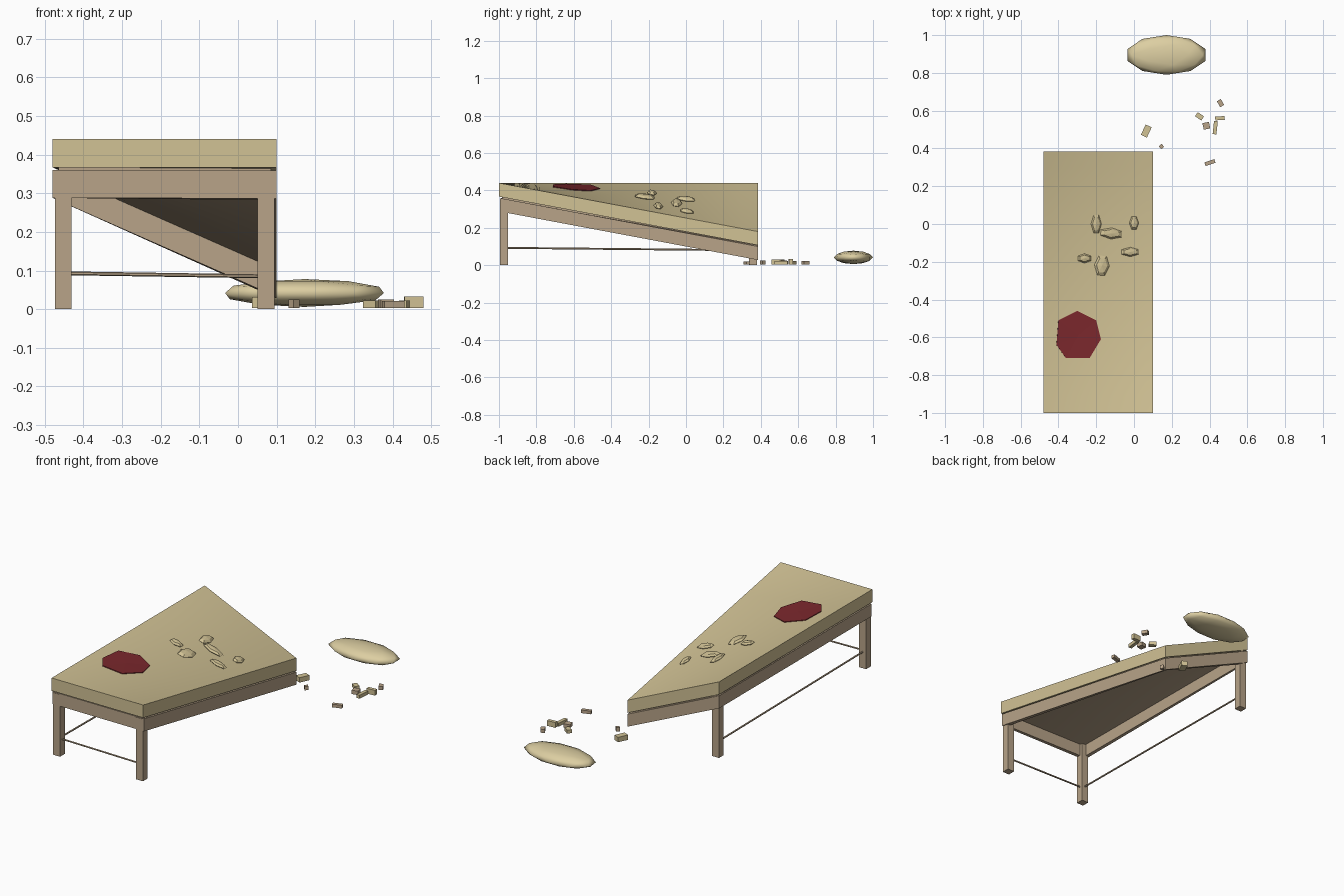
import bpy, bmesh, math
from mathutils import Matrix, Vector

cube = bpy.data.objects.get("Cube")
if cube:
    bpy.data.objects.remove(cube, do_unlink=True)


def material(name, rgb):
    m = bpy.data.materials.new(name)
    m.use_nodes = True
    m.diffuse_color = (*rgb, 1)
    m.node_tree.nodes["Principled BSDF"].inputs["Base Color"].default_value = (*rgb, 1)
    return m


TAN = material("mattress tan", (0.64, 0.54, 0.30))
CREAM = material("pillow cream", (0.72, 0.62, 0.36))
WOOD = material("worn wood", (0.48, 0.37, 0.25))
RED = material("stain red", (0.20, 0.021, 0.026))

X0, X1, Y0, Y1 = -0.48, 0.10, -1.0, 0.385   # bed footprint
DROP = 0.26                                 # sink of the broken corner


def sink(x, y):
    return DROP * (x - X0) / (X1 - X0) * (y - Y0) / (Y1 - Y0)


def finish(name, bm, mat, smooth=False):
    mesh = bpy.data.meshes.new(name)
    bmesh.ops.recalc_face_normals(bm, faces=bm.faces)
    bm.to_mesh(mesh)
    bm.free()
    mesh.materials.append(mat)
    obj = bpy.data.objects.new(name, mesh)
    bpy.context.collection.objects.link(obj)
    if smooth:
        bpy.ops.object.select_all(action='DESELECT')
        obj.select_set(True)
        bpy.context.view_layer.objects.active = obj
        bpy.ops.object.shade_smooth_by_angle(angle=math.radians(40))
    return obj


def box(name, xs, ys, zs, mat, sunk=False, cuts=0):
    """Box between limits; a sunk box follows the twist of the broken bed."""
    bm = bmesh.new()
    bmesh.ops.create_cube(bm, size=1)
    if cuts:
        bmesh.ops.subdivide_edges(bm, edges=bm.edges, cuts=cuts, use_grid_fill=True)
    for v in bm.verts:
        for i, (a, b) in enumerate((xs, ys, zs)):
            v.co[i] = a + (b - a) * (v.co[i] + 0.5)
        if sunk:
            v.co.z -= sink(v.co.x, v.co.y)
    return finish(name, bm, mat, smooth=cuts > 0)


def bar(name, a, b, radius):
    a, b = Vector(a), Vector(b)
    bm = bmesh.new()
    turn = (b - a).to_track_quat('Z', 'Y').to_matrix().to_4x4()
    bmesh.ops.create_cone(bm, cap_ends=True, segments=6, radius1=radius, radius2=radius,
                          depth=(b - a).length, matrix=Matrix.Translation((a + b) / 2) @ turn)
    finish(name, bm, WOOD)


# Twisted mattress and the board beneath it
box("mattress", (X0, X1), (Y0, Y1), (0.367, 0.44), TAN, True, 14)
box("base_board", (X0 + .015, X1 - .015), (Y0 + .015, Y1 - .015), (0.358, 0.368), WOOD, True, 14)

# Frame rails
T = 0.022
rails = {
    "front_rail": ((X0, X1), (Y0 + .008, Y0 + .008 + T)),
    "back_rail": ((X0, X1), (Y1 - T, Y1)),
    "right_rail": ((X0, X0 + T), (Y0 + .008, Y1)),
    "left_rail": ((X1 - T, X1), (Y0 + .008, Y1)),
}
for name, (xs, ys) in rails.items():
    box(name, xs, ys, (0.288, 0.36), WOOD, True)

# Three remaining legs
L = 0.043
for name, x, y in (("front_right_leg", X0 + .006, Y0 + .006),
                   ("front_left_leg", X1 - .006 - L, Y0 + .006),
                   ("back_right_leg", X0 + .006, Y1 - .006 - L)):
    box(name, (x, x + L), (y, y + L), (0, 0.355), WOOD)

# Thin stretchers between the legs
bar("front_stretcher", (-.45, -.972, .093), (.07, -.972, .085), .005)
bar("side_stretcher", (-.452, -.972, .093), (-.452, .355, .08), .005)

# Stain lying on the mattress
outline = ((-.30, -.46), (-.20, -.51), (-.175, -.61), (-.235, -.71),
           (-.36, -.71), (-.41, -.64), (-.40, -.51))
bm = bmesh.new()
ring = [bm.verts.new((x, y, 0.444 - sink(x, y))) for x, y in outline]
hub = bm.verts.new((-.295, -.59, 0.444 - sink(-.295, -.59)))
for i, v in enumerate(ring):
    bm.faces.new((hub, ring[i - 1], v))
stain = finish("stain", bm, RED)
thick = stain.modifiers.new("thickness", 'SOLIDIFY')
thick.thickness = 0.006
thick.offset = -1

# Stuffing tufts half buried in the mattress: x, y, length, width, turn
tufts = ((-.20, 0, .11, .055, 90), (0, .005, .08, .05, 90), (-.12, -.05, .13, .06, -5),
         (-.02, -.148, .105, .05, 0), (-.262, -.182, .08, .05, 0), (-.17, -.22, .12, .08, 85))
for x, y, length, width, turn in tufts:
    bm = bmesh.new()
    bmesh.ops.create_uvsphere(bm, u_segments=6, v_segments=4, radius=0.5)
    bmesh.ops.scale(bm, vec=(length, width, 0.03), verts=bm.verts)
    bmesh.ops.rotate(bm, matrix=Matrix.Rotation(math.radians(turn), 3, 'Z'), verts=bm.verts)
    for v in bm.verts:
        v.co += Vector((x, y, 0.444))
        v.co.z -= sink(v.co.x, v.co.y)
    finish("stuffing_tuft", bm, TAN)

# Pillow on the floor
bm = bmesh.new()
bmesh.ops.create_icosphere(bm, subdivisions=2, radius=1)
bmesh.ops.scale(bm, vec=(0.216, 0.105, 0.036), verts=bm.verts)
bmesh.ops.translate(bm, vec=(0.172, 0.895, 0.042), verts=bm.verts)
pillow = finish("pillow", bm, CREAM)
pillow.data.polygons.foreach_set("use_smooth", [True] * len(pillow.data.polygons))

# Splinters of the broken leg: x, y, length, width, height, turn, material
splinters = ((.065, .492, .035, .06, .028, -25, TAN), (.145, .41, .02, .02, .022, 40, WOOD),
             (.402, .325, .055, .02, .018, 18, WOOD), (.347, .57, .04, .026, .02, -35, TAN),
             (.383, .52, .035, .035, .022, 12, WOOD), (.43, .51, .02, .07, .02, -6, TAN),
             (.455, .56, .05, .02, .03, 3, TAN), (.458, .64, .024, .036, .02, 30, WOOD))
for x, y, length, width, height, turn, mat in splinters:
    bm = bmesh.new()
    bmesh.ops.create_cube(bm, size=1)
    bmesh.ops.scale(bm, vec=(length, width, height), verts=bm.verts)
    bmesh.ops.rotate(bm, matrix=Matrix.Rotation(math.radians(turn), 3, 'Z'), verts=bm.verts)
    bmesh.ops.translate(bm, vec=(x, y, height / 2 + .003), verts=bm.verts)
    finish("splinter", bm, mat)
